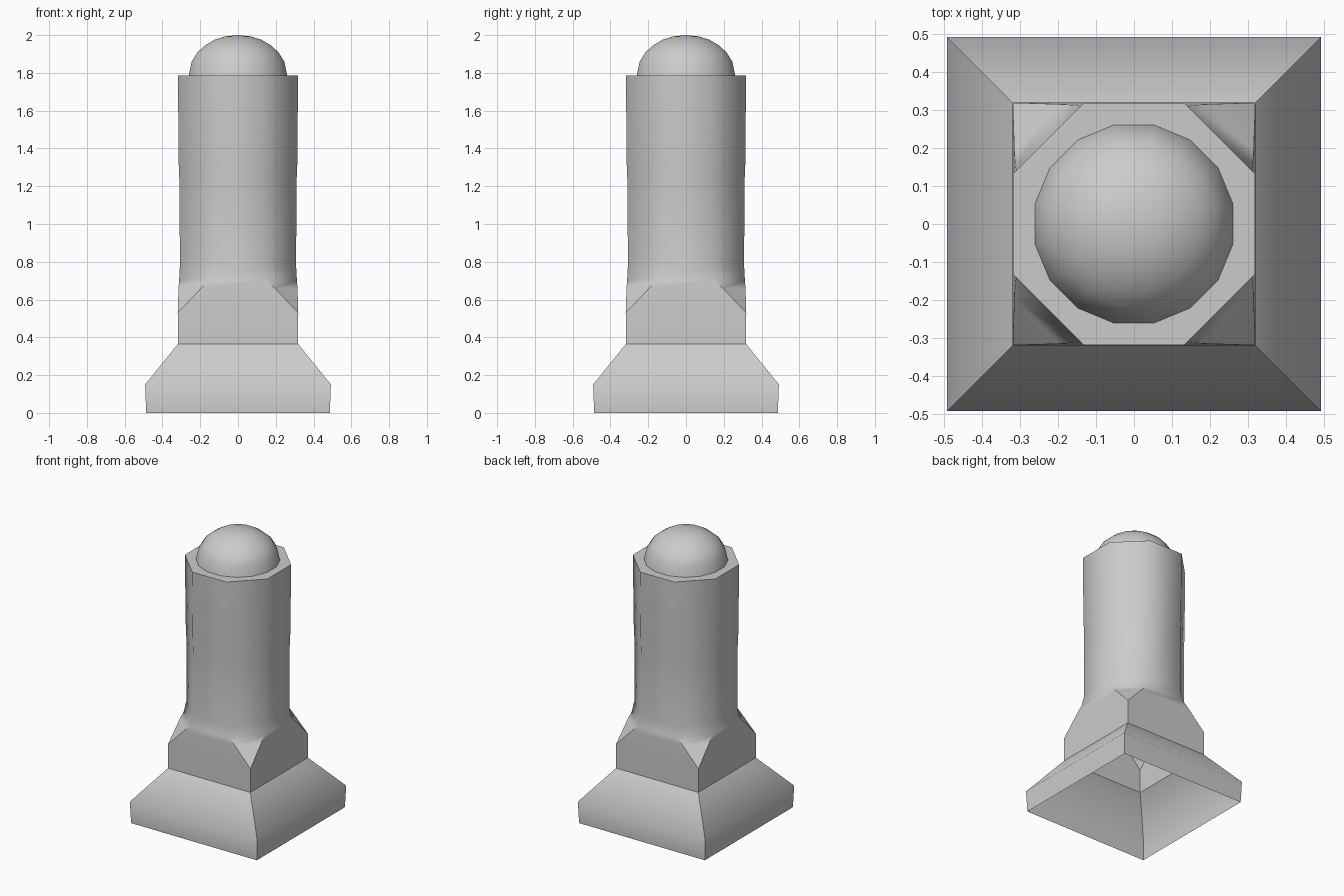
import bpy, bmesh
from math import sin, cos, pi, radians

if "Cube" in bpy.data.objects:
    bpy.data.objects.remove(bpy.data.objects["Cube"])


def chamfered_square(h, c):
    """Eight points of a square of half width h with corners cut back by c."""
    a = h - c
    return [(h, -a), (h, a), (a, h), (-a, h), (-h, a), (-h, -a), (-a, -h), (a, -h)]


def circle16(r):
    return [(r * cos((i + .5) * pi / 8), r * sin((i + .5) * pi / 8)) for i in range(16)]


def skin(bm, rings):
    """Join (z, points) rings into a wall; returns the vertex rings."""
    loops = [[bm.verts.new((x, y, z)) for x, y in pts] for z, pts in rings]
    for lo, hi in zip(loops, loops[1:]):
        n = len(lo)
        for i in range(n):
            j = (i + 1) % n
            bm.faces.new((lo[i], lo[j], hi[j], hi[i]))
    return loops


def finish(bm, name, angle):
    bmesh.ops.remove_doubles(bm, verts=bm.verts, dist=1e-4)
    bm.normal_update()
    me = bpy.data.meshes.new(name)
    bm.to_mesh(me)
    bm.free()
    ob = bpy.data.objects.new(name, me)
    bpy.context.collection.objects.link(ob)
    bpy.ops.object.select_all(action='DESELECT')
    ob.select_set(True)
    bpy.context.view_layer.objects.active = ob
    bpy.ops.object.shade_smooth_by_angle(angle=radians(angle))


# Flared square base, open underneath
bm = bmesh.new()
square = lambda h: [(h, -h), (h, h), (-h, h), (-h, -h)]
skin(bm, [(0, square(.486)), (.15, square(.492)), (.365, square(.318))])
finish(bm, "flared_base", 50)

# Column: square foot blending into an octagon, with flat rim around the dome
bm = bmesh.new()
profile = [(.365, .318, 0), (.53, .319, 0), (.66, .315, .12), (.70, .312, .16),
           (.77, .308, .178), (1.2, .309, .18), (1.32, .314, .184), (1.785, .318, .186)]
loops = skin(bm, [(z, chamfered_square(h, c)) for z, h, c in profile])
top = loops[-1]
inner = [bm.verts.new((x, y, 1.785)) for x, y in circle16(.266)]
# each octagon corner faces two points of the dome's 16-sided foot
for i in range(8):
    a, b = inner[(2 * i - 1) % 16], inner[2 * i]
    nxt = inner[(2 * i + 1) % 16]
    bm.faces.new((top[i], b, a))
    bm.faces.new((top[i], top[(i + 1) % 8], nxt, b))
finish(bm, "column", 47)

# Low rounded dome
bm = bmesh.new()
rings = [(1.785, .266), (1.86, .25), (1.91, .218), (1.945, .178), (1.975, .128), (1.993, .07)]
loops = skin(bm, [(z, circle16(r)) for z, r in rings])
tip = bm.verts.new((0, 0, 2))
for i in range(16):
    bm.faces.new((loops[-1][i], loops[-1][(i + 1) % 16], tip))
finish(bm, "dome_cap", 60)
